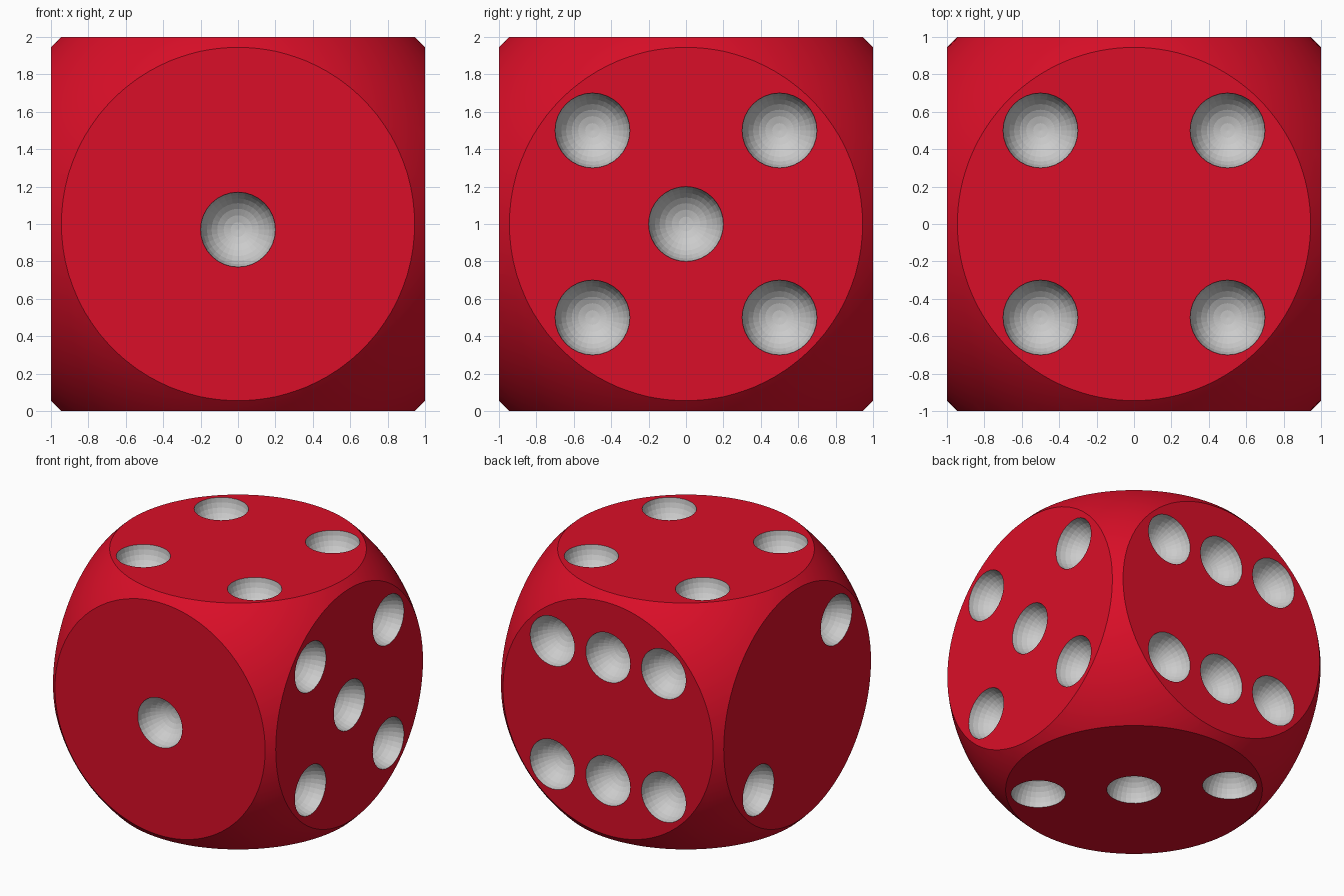
import bpy, bmesh, math
from mathutils import Matrix, Vector

if "Cube" in bpy.data.objects:
    bpy.data.objects.remove(bpy.data.objects["Cube"])

PIP_R = 0.2
RIM_R = 0.945                      # radius of the flat disc on each face
CENTRE = Vector((0, 0, 1))


def material(name, rgb):
    mat = bpy.data.materials.new(name)
    mat.diffuse_color = (*rgb, 1)
    mat.use_nodes = True
    mat.node_tree.nodes["Principled BSDF"].inputs["Base Color"].default_value = mat.diffuse_color
    return mat


def mesh_object(name, bm, mat):
    me = bpy.data.meshes.new(name)
    bm.to_mesh(me)
    bm.free()
    me.materials.append(mat)
    ob = bpy.data.objects.new(name, me)
    bpy.context.collection.objects.link(ob)
    return ob


def cut(target, cutter, operation):
    mod = target.modifiers.new(operation.lower(), 'BOOLEAN')
    mod.operation, mod.object, mod.solver = operation, cutter, 'EXACT'
    mod.material_mode = 'TRANSFER'
    bpy.ops.object.modifier_apply(modifier=mod.name)
    bpy.data.objects.remove(cutter)


red = material("red", (0.7, 0.0045, 0.021))
grey = material("pip_grey", (0.8, 0.8, 0.8))

# Body: cube rounded by a concentric sphere
bm = bmesh.new()
bmesh.ops.create_cube(bm, size=2, matrix=Matrix.Translation(CENTRE))
die = mesh_object("die", bm, red)
bpy.context.view_layer.objects.active = die
die.select_set(True)

bm = bmesh.new()
bmesh.ops.create_uvsphere(bm, u_segments=128, v_segments=64,
                          radius=math.hypot(1, RIM_R),
                          matrix=Matrix.Translation(CENTRE))
ball = mesh_object("rounding_ball", bm, red)
ball.hide_render = True
cut(die, ball, 'INTERSECT')

# Pips: centres relative to the middle of the die, per face
H = 0.5
square = [(a, b) for a in (-H, H) for b in (-H, H)]
faces = {
    (0, -1, 0): [(0, -1, -0.03)],                                     # one
    (-1, 0, 0): [(-1, -H, H), (-1, H, -H)],                           # two
    (0, 0, -1): [(-H, H, -1), (0, 0, -1), (H, -H, -1)],               # three
    (0, 0, 1): [(a, b, 1) for a, b in square],                        # four
    (1, 0, 0): [(1, a, b) for a, b in square + [(0, 0)]],             # five
    (0, 1, 0): [(a, 1, b) for a in (-H, 0, H) for b in (-H, H)],      # six
}
bm = bmesh.new()
for normal, pips in faces.items():
    turn = Vector(normal).to_track_quat('Z', 'Y').to_matrix().to_4x4()
    for p in pips:
        bmesh.ops.create_uvsphere(
            bm, u_segments=32, v_segments=16, radius=PIP_R,
            matrix=Matrix.Translation(CENTRE + Vector(p)) @ turn)
balls = mesh_object("pip_cutter", bm, grey)
balls.hide_render = True
cut(die, balls, 'DIFFERENCE')

# Smooth rounded corners, crisp flats, faceted pips
bpy.ops.object.shade_smooth_by_angle(angle=math.radians(25))
for poly in die.data.polygons:
    if die.data.materials[poly.material_index] == grey or max(map(abs, poly.normal)) > 0.999:
        poly.use_smooth = False
